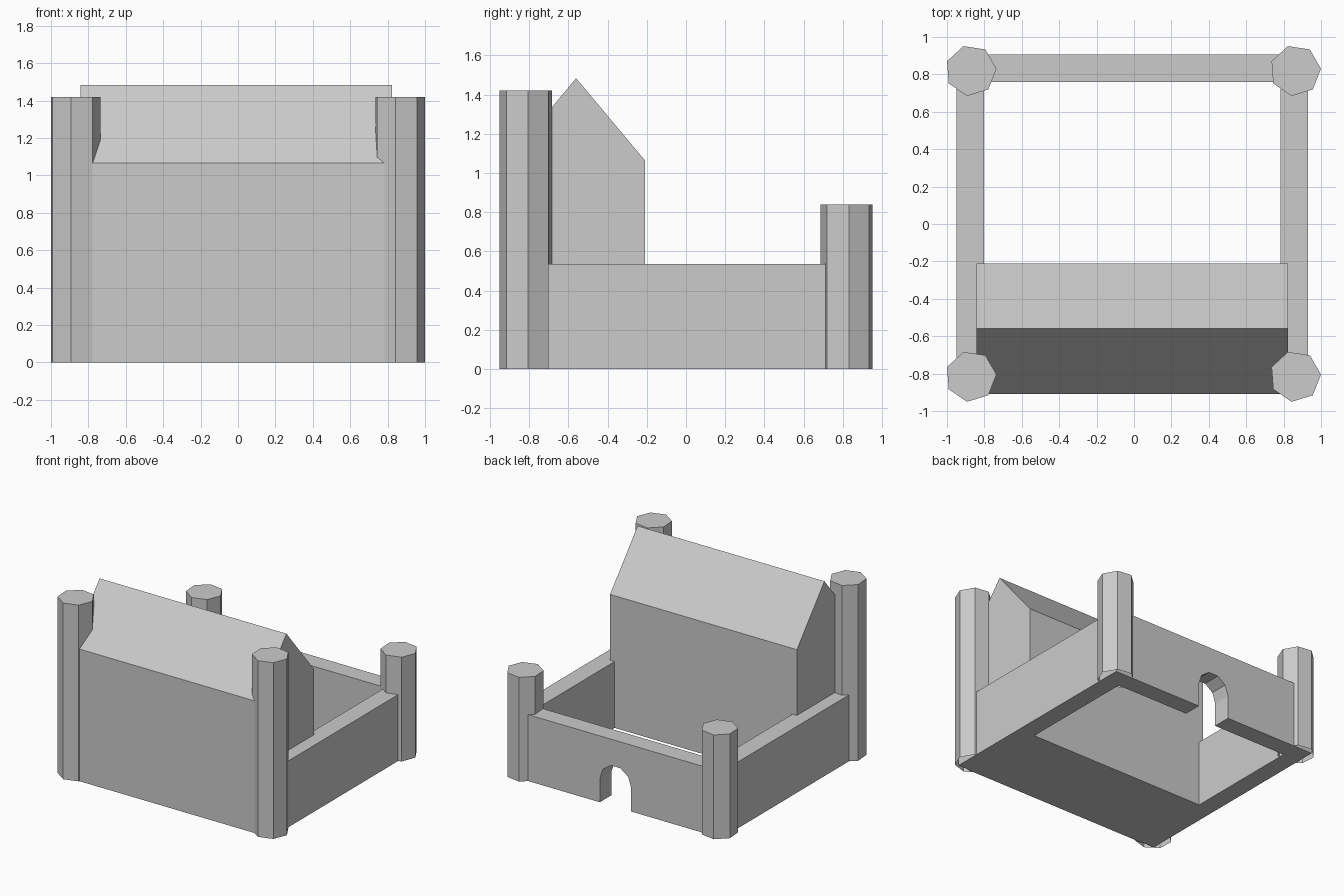
import bpy, bmesh, math
from mathutils import Vector

if "Cube" in bpy.data.objects:
    bpy.data.objects.remove(bpy.data.objects["Cube"])


def prism(name, profile, offset, sweep, to_xyz, open_base=False):
    """Extrude a flat profile along a vector."""
    bm = bmesh.new()
    base = bm.faces.new([bm.verts.new(to_xyz(u, v, offset)) for u, v in profile])
    ret = bmesh.ops.extrude_face_region(bm, geom=[base], use_keep_orig=True)
    verts = [g for g in ret["geom"] if isinstance(g, bmesh.types.BMVert)]
    bmesh.ops.translate(bm, verts=verts, vec=Vector(sweep))
    bmesh.ops.recalc_face_normals(bm, faces=bm.faces)
    if open_base:
        low = [f for f in bm.faces if all(abs(v.co.z) < 1e-6 for v in f.verts)]
        bmesh.ops.delete(bm, geom=low, context='FACES_ONLY')
    mesh = bpy.data.meshes.new(name)
    bm.to_mesh(mesh)
    bm.free()
    obj = bpy.data.objects.new(name, mesh)
    bpy.context.collection.objects.link(obj)
    return obj


def in_xy(u, v, w):
    return (u, v, w)


def in_xz(u, v, w):
    return (u, w, v)


def in_yz(u, v, w):
    return (w, u, v)


LEFT, RIGHT, BACK, FRONT = -0.95, 0.93, 0.905, -0.905
THICK, WALL_H = 0.147, 0.535

# Seven-sided corner towers, tall at the front and short at the back
for y, row, height in ((-0.815, "front", 1.42), (0.82, "back", 0.84)):
    for x, side in ((-0.872, "left"), (0.863, "right")):
        ring = [(x + 0.137 * math.cos(math.radians(4.2) + math.tau * i / 7),
                 y + 0.137 * math.sin(math.radians(4.2) + math.tau * i / 7))
                for i in range(7)]
        prism(f"{row}_{side}_tower", ring, 0, (0, 0, height), in_xy, open_base=True)

# Side walls of the courtyard
for x, side in ((LEFT, "left"), (RIGHT - THICK, "right")):
    outline = [(FRONT, 0), (BACK - THICK, 0), (BACK - THICK, WALL_H), (FRONT, WALL_H)]
    prism(f"{side}_wall", outline, x, (THICK, 0, 0), in_yz)

# Back wall with a five-segment arched gateway
gate_x, gate_r, spring = -0.005, 0.14, 0.19
arch = [(gate_x - gate_r * math.cos(math.pi * i / 5),
         spring + gate_r * math.sin(math.pi * i / 5)) for i in range(6)]
outline = ([(LEFT, WALL_H), (LEFT, 0), (gate_x - gate_r, 0)] + arch
           + [(gate_x + gate_r, 0), (RIGHT, 0), (RIGHT, WALL_H)])
prism("back_wall", outline, BACK - THICK, (0, THICK, 0), in_xz)

# Gabled hall along the front
gable = [(-0.91, 0), (-0.21, 0), (-0.21, 1.065), (-0.56, 1.483), (-0.91, 1.065)]
prism("hall", gable, -0.842, (1.666, 0, 0), in_yz)
